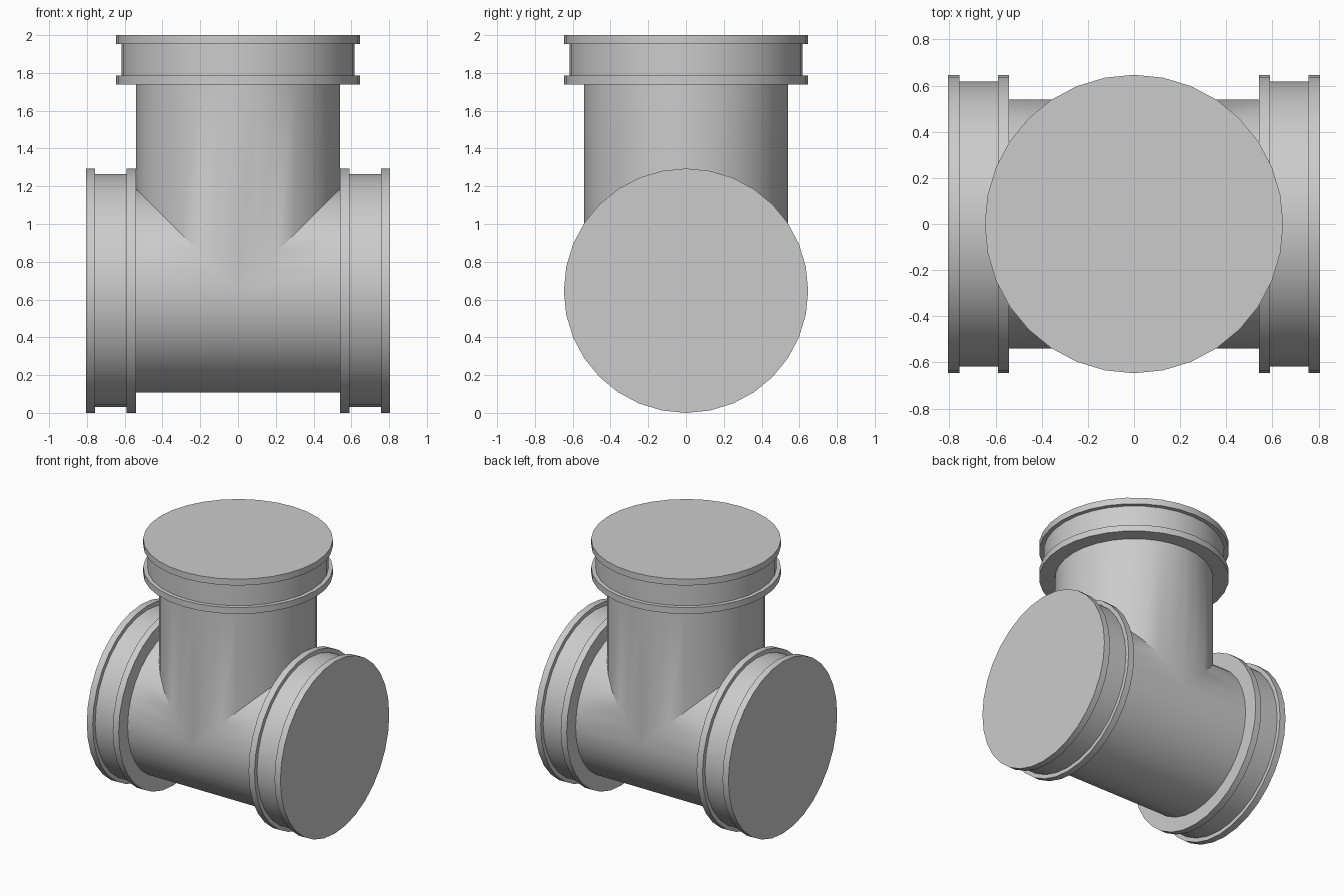
import bpy, bmesh, math
from mathutils import Vector

if "Cube" in bpy.data.objects:
    bpy.data.objects.remove(bpy.data.objects["Cube"])

SIDES = 32
R_PIPE, R_GROOVE, R_RIM = 0.54, 0.617, 0.647
CENTRE = Vector((0, 0, R_RIM))          # where the pipe axes meet
X, Y, Z = Vector((1, 0, 0)), Vector((0, 1, 0)), Vector((0, 0, 1))


def ring(bm, axis, side, radius, dist):
    """Ring of vertices around an axis; dist may depend on the side offset."""
    verts = []
    for i in range(SIDES):
        a = 2 * math.pi * i / SIDES
        s, t = radius * math.cos(a), radius * math.sin(a)
        d = dist(s) if callable(dist) else dist
        verts.append(bm.verts.new(CENTRE + axis * d + side * s + Y * t))
    return verts


def bridge(bm, r0, r1):
    for i in range(SIDES):
        j = (i + 1) % SIDES
        bm.faces.new((r0[i], r0[j], r1[j], r1[i]))


def finish(bm, name):
    bmesh.ops.remove_doubles(bm, verts=bm.verts[:], dist=1e-4)
    degenerate = [f for f in bm.faces if f.calc_area() < 1e-8]
    bmesh.ops.delete(bm, geom=degenerate, context='FACES')
    bmesh.ops.recalc_face_normals(bm, faces=bm.faces[:])
    mesh = bpy.data.meshes.new(name)
    bm.to_mesh(mesh)
    bm.free()
    ob = bpy.data.objects.new(name, mesh)
    bpy.context.collection.objects.link(ob)
    bpy.ops.object.select_all(action='DESELECT')
    ob.select_set(True)
    bpy.context.view_layer.objects.active = ob
    bpy.ops.object.shade_smooth_by_angle(angle=math.radians(30))


def collar(name, axis, side, end, rim, start):
    """Grooved end fitting: two rims with a recess between, closed by a disc."""
    bm = bmesh.new()
    inner = start + rim
    profile = [(R_PIPE, start), (R_RIM, start), (R_RIM, inner),
               (R_GROOVE, inner), (R_GROOVE, end - rim),
               (R_RIM, end - rim), (R_RIM, end)]
    rings = [ring(bm, axis, side, r, d) for r, d in profile]
    for r0, r1 in zip(rings, rings[1:]):
        bridge(bm, r0, r1)
    bm.faces.new(rings[-1])
    finish(bm, name)


RUN_START, RUN_END = 0.541, 0.806
TOP_START, TOP_END = 1.738 - R_RIM, 2.0 - R_RIM

# Tee body: three equal pipes mitred together along the 45 degree seams
body = bmesh.new()
for axis in (X, -X):
    bridge(body, ring(body, axis, Z, R_PIPE, lambda s: max(0, s)),
           ring(body, axis, Z, R_PIPE, RUN_START))
bridge(body, ring(body, Z, X, R_PIPE, abs),
       ring(body, Z, X, R_PIPE, TOP_START))
finish(body, "tee_body")

# Collars on the three openings
collar("right_collar", X, Z, RUN_END, 0.049, RUN_START)
collar("left_collar", -X, Z, RUN_END, 0.049, RUN_START)
collar("top_collar", Z, X, TOP_END, 0.048, TOP_START)
